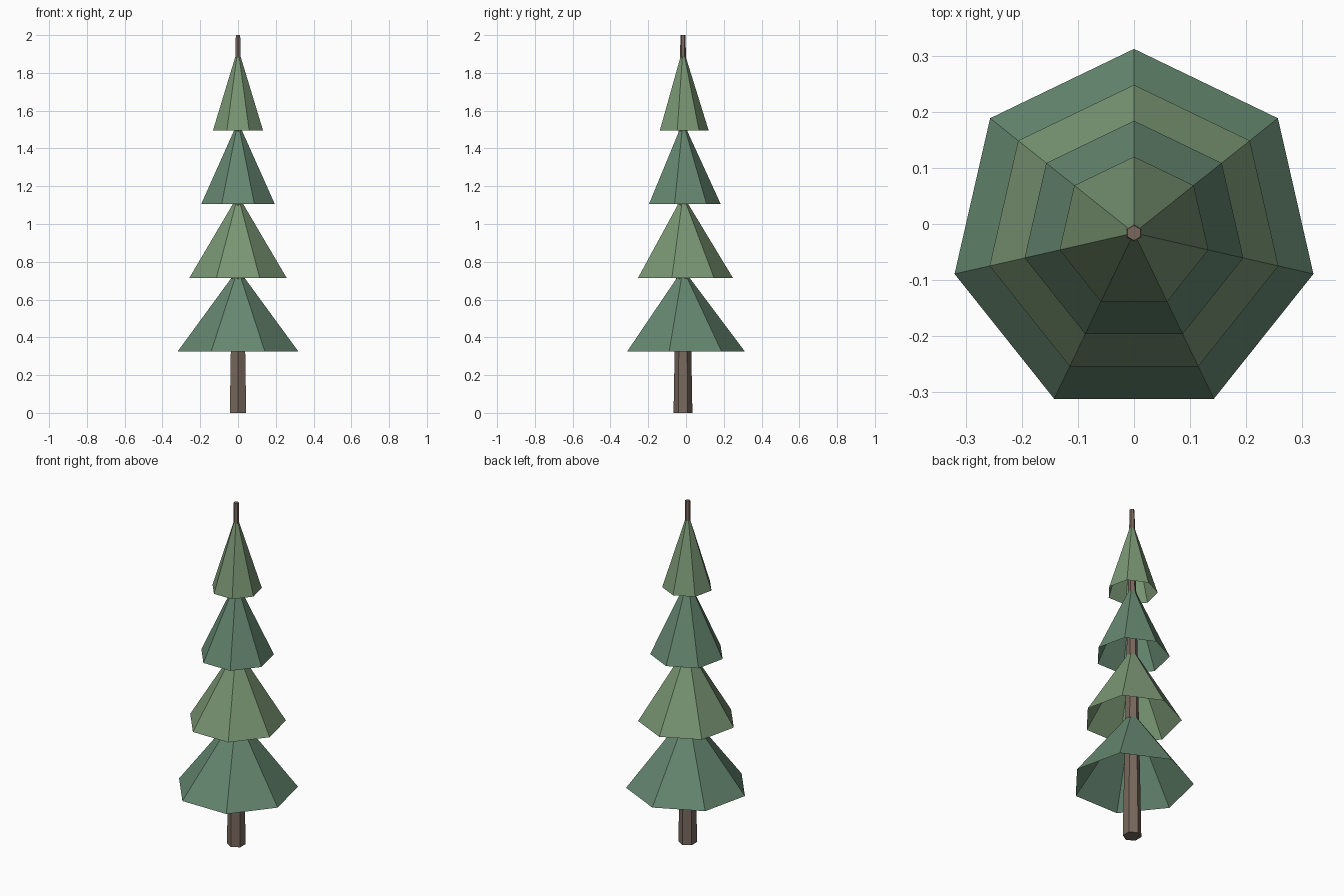
import bpy, bmesh, math

if "Cube" in bpy.data.objects:
    bpy.data.objects.remove(bpy.data.objects["Cube"])

AXIS_Y = -0.016


def material(name, rgb):
    m = bpy.data.materials.new(name)
    m.diffuse_color = (*rgb, 1)
    m.use_nodes = True
    m.node_tree.nodes["Principled BSDF"].inputs["Base Color"].default_value = m.diffuse_color
    return m


def tapered(name, sides, r_low, r_high, z_low, z_high, mat, caps):
    """Flat-sided cone around the tree axis, one corner facing +y."""
    bm = bmesh.new()

    def ring(r, z):
        return [bm.verts.new((r * math.sin(2 * math.pi * i / sides),
                              AXIS_Y + r * math.cos(2 * math.pi * i / sides), z))
                for i in range(sides)]

    low = ring(r_low, z_low)
    high = ring(r_high, z_high) if r_high else [bm.verts.new((0, AXIS_Y, z_high))]
    for i in range(sides):
        j = (i + 1) % sides
        top = [high[i], high[j]] if r_high else [high[0]]
        bm.faces.new([low[j], low[i]] + top)
    if caps:
        bm.faces.new(low)
        bm.faces.new(high[::-1])
    me = bpy.data.meshes.new(name)
    bm.to_mesh(me)
    bm.free()
    me.materials.append(mat)
    ob = bpy.data.objects.new(name, me)
    bpy.context.collection.objects.link(ob)
    return ob


bark = material("bark", (0.19, 0.14, 0.11))
greens = [material("dark_needles", (0.13, 0.24, 0.16)),
          material("light_needles", (0.19, 0.30, 0.17))]

# Six-sided tapering trunk
tapered("trunk", 6, 0.05, 0.0135, 0, 2, bark, True)

# Four open seven-sided foliage skirts, alternating greens
for k in range(4):
    z = 0.325 + 0.39 * k
    tapered(f"foliage_{k + 1}", 7, 0.328 - 0.064 * k, 0, z, z + 0.437,
            greens[k % 2], False)
